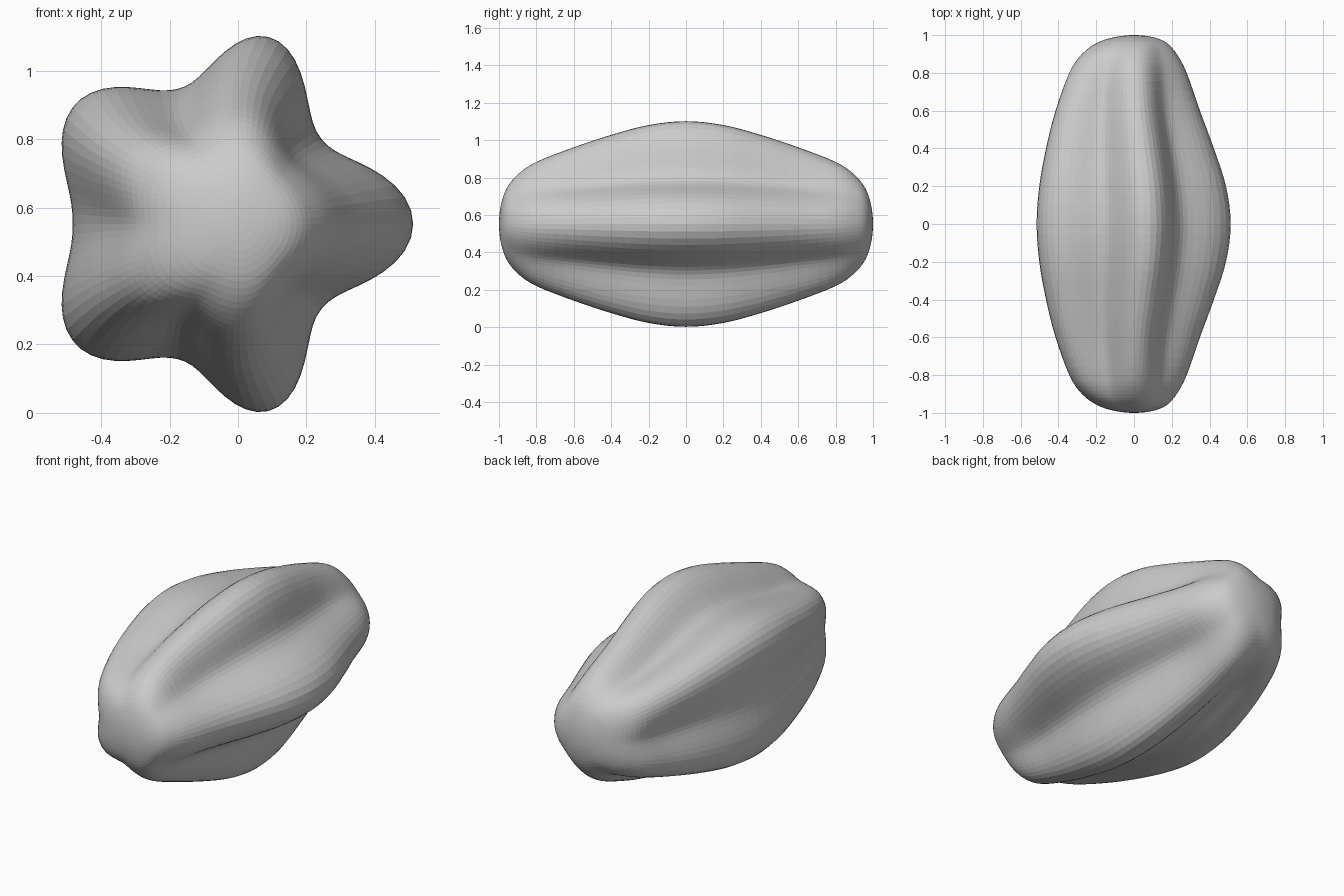
import bpy, bmesh, math

if "Cube" in bpy.data.objects:
    bpy.data.objects.remove(bpy.data.objects["Cube"])

SEG = 100
CZ = 0.552

# Half-length stations: (y, ridge radius, left groove radius, right groove radius, centre x)
STATIONS = [
    (0.00, 0.560, 0.435, 0.378, -0.048), (0.20, 0.539, 0.412, 0.368, -0.052),
    (0.40, 0.485, 0.362, 0.345, -0.062), (0.60, 0.417, 0.308, 0.315, -0.068),
    (0.80, 0.337, 0.265, 0.282, -0.058), (0.90, 0.268, 0.230, 0.240, -0.042),
    (0.96, 0.190, 0.175, 0.180, -0.018), (0.99, 0.100, 0.097, 0.098, -0.002),
    (1.00, 0.0, 0.0, 0.0, 0.0),
]
LAST = len(STATIONS) - 1


def station(i):
    """Station i, mirrored past the middle and past the tip."""
    if i < 0:
        return (-STATIONS[-i][0], *STATIONS[-i][1:])
    if i > LAST:
        y, a, b, c, x = STATIONS[2 * LAST - i]
        return (y, -a, -b, -c, x)
    return STATIONS[i]


def sample(t):
    """Smooth (Catmull-Rom) profile at t in 0..LAST."""
    i = min(int(t), LAST - 1)
    f = t - i
    pts = [station(j) for j in range(i - 1, i + 3)]
    return [0.5 * (2 * b + (c - a) * f + (2 * a - 5 * b + 4 * c - d) * f * f
                   + (3 * b - a - 3 * c + d) * f ** 3) for a, b, c, d in zip(*pts)]


def ring(bm, y, ridge, left, right, cx):
    verts = []
    for k in range(SEG):
        a = 2 * math.pi * k / SEG
        groove = left + (right - left) * (0.5 + 0.5 * math.cos(a))
        lobe = (0.5 + 0.5 * math.cos(5 * a)) ** (1.1 - 0.2 * abs(y))
        top = ridge * (1 + 0.015 * math.sin(a) ** 2 - 0.01 * (1 - math.cos(a)))
        r = groove + (top - groove) * lobe
        # ridges are not evenly spaced
        b = a + math.radians(2.1 * math.sin(a) + 3.4 * math.sin(2 * a))
        verts.append(bm.verts.new((cx + r * math.cos(b), y, CZ + r * math.sin(b))))
    return verts


# Five-ridged fruit body, lofted from lobed rings
bm = bmesh.new()
half = [sample(i / 4) for i in range(LAST * 4)]
rows = [[-s[0], *s[1:]] for s in reversed(half[1:])] + half
rings = [ring(bm, *s) for s in rows]
for a, b in zip(rings, rings[1:]):
    for k in range(SEG):
        n = (k + 1) % SEG
        bm.faces.new((a[k], a[n], b[n], b[k]))
for y, loop in ((-1, rings[0]), (1, rings[-1])):
    tip = bm.verts.new((0, y, CZ))
    for k in range(SEG):
        bm.faces.new((loop[k], loop[(k + 1) % SEG], tip))
bmesh.ops.recalc_face_normals(bm, faces=bm.faces)
mesh = bpy.data.meshes.new("star_fruit")
bm.to_mesh(mesh)
bm.free()
body = bpy.data.objects.new("star_fruit", mesh)
bpy.context.collection.objects.link(body)
